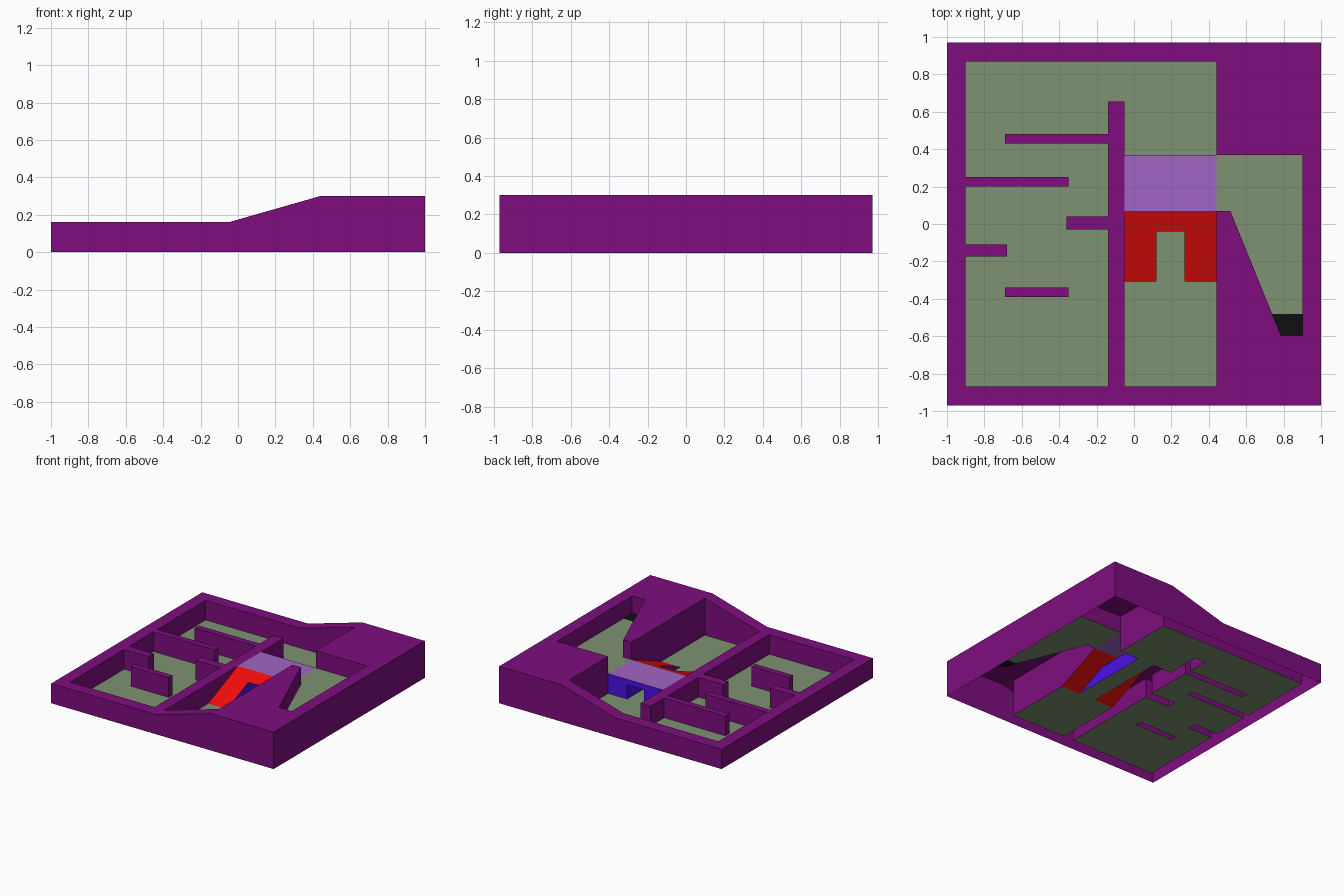
import bpy, bmesh

if "Cube" in bpy.data.objects:
    bpy.data.objects.remove(bpy.data.objects["Cube"])

LOW, HIGH = 0.16, 0.30          # wall heights either side of the slope
X0, X1 = -0.05, 0.44            # middle bay
RY0, RY1, PY = -0.31, 0.07, 0.37  # ramp start, ramp top, platform back
TX0, TX1, TY = 0.12, 0.27, -0.04  # tunnel sides and mouth


def top(x):
    t = min(max((x - X0) / (X1 - X0), 0), 1)
    return LOW + t * (HIGH - LOW)


def ramp_z(y):
    return LOW * (y - RY0) / (RY1 - RY0)


TZ = ramp_z(TY)


def rect(x0, x1, y0, y1):
    return [(x0, y0), (x1, y0), (x1, y1), (x0, y1)]


def flat(loop, z):
    return [(x, y, z) for x, y in loop]


def face(bm, pts):
    return bm.faces.new([bm.verts.new(p) for p in pts])


def fence(bm, path, base=0.0, closed=False):
    """Vertical wall faces along a plan path, facing left of travel."""
    pairs = list(zip(path, path[1:] + path[:1]))
    for (ax, ay), (bx, by) in pairs if closed else pairs[:-1]:
        face(bm, [(bx, by, base), (ax, ay, base), (ax, ay, top(ax)), (bx, by, top(bx))])


def finish(name, bm, color):
    bmesh.ops.remove_doubles(bm, verts=bm.verts, dist=1e-5)
    me = bpy.data.meshes.new(name)
    bm.to_mesh(me)
    bm.free()
    mat = bpy.data.materials.new(name + "_paint")
    mat.diffuse_color = (*color, 1)
    mat.use_nodes = True
    mat.node_tree.nodes["Principled BSDF"].inputs["Base Color"].default_value = mat.diffuse_color
    me.materials.append(mat)
    ob = bpy.data.objects.new(name, me)
    bpy.context.collection.objects.link(ob)


PURPLE, GREEN = (0.21, 0.004, 0.21), (0.21, 0.29, 0.17)

# plan outlines
maze = [(X1, PY), (X1, .87), (X0, .87), (-.9, .87),
        (-.9, .25), (-.35, .25), (-.35, .2), (-.9, .2),
        (-.9, -.11), (-.68, -.11), (-.68, -.175), (-.9, -.175),
        (-.9, -.87), (-.14, -.87),
        (-.14, -.03), (-.36, -.03), (-.36, .04), (-.14, .04),
        (-.14, .43), (-.69, .43), (-.69, .48), (-.14, .48),
        (-.14, .655), (X0, .655), (X0, PY)]
island = rect(-.69, -.35, -.39, -.34)
outer = [(-1, -.97), (X0, -.97), (X1, -.97), (1, -.97),
         (1, .97), (X1, .97), (X0, .97), (-1, .97)]
upper_room = [(X1, RY1), (.515, RY1), (.785, -.595), (.9, -.595), (.9, PY), (X1, PY)]

# walls: vertical sides
bm = bmesh.new()
fence(bm, outer[::-1], closed=True)
fence(bm, maze)
fence(bm, island[::-1], closed=True)
fence(bm, [(X0, RY0), (X0, -.87), (X1, -.87), (X1, RY0)])
fence(bm, upper_room, base=LOW)
# walls beside the ramp
face(bm, [(X0, RY0, 0), (X0, RY1, LOW), (X0, RY0, LOW)])
face(bm, [(X1, RY1, LOW), (X1, RY0, 0), (X1, RY0, HIGH), (X1, RY1, HIGH)])
# walls: top caps
caps = [rect(-1, -.9, -.97, .97), rect(-.14, X0, -.87, .655), island,
        rect(-.69, -.14, .43, .48), rect(-.9, -.35, .2, .25),
        rect(-.36, -.14, -.03, .04), rect(-.9, -.68, -.175, -.11),
        rect(X1, 1, PY, .97),
        [(X1, -.97), (1, -.97), (1, PY)] + upper_room[:-1][::-1]]
for y0, y1 in ((-.97, -.87), (.87, .97)):
    caps += [rect(-.9, X0, y0, y1), rect(X0, X1, y0, y1)]
for loop in caps:
    face(bm, [(x, y, top(x)) for x, y in loop])
finish("walls", bm, PURPLE)

# lower floor with a hole under the island wall
bm = bmesh.new()
edges = []
for loop in (maze, island):
    vs = [bm.verts.new(p) for p in flat(loop, 0)]
    edges += [bm.edges.new((a, b)) for a, b in zip(vs, vs[1:] + vs[:1])]
bmesh.ops.triangle_fill(bm, edges=edges, use_beauty=True, normal=(0, 0, 1))
bmesh.ops.dissolve_limit(bm, angle_limit=0.01, verts=bm.verts, edges=bm.edges)
face(bm, flat(rect(X0, X1, -.87, RY0), 0))
face(bm, flat(rect(TX0, TX1, RY0, PY), 0))
for f in bm.faces:
    f.normal_update()
    if f.normal.z < 0:
        f.normal_flip()
finish("lower_floor", bm, GREEN)

# upper floor and dark exit pad
ys = -.48
xs = .515 + (RY1 - ys) / (RY1 + .595) * (.785 - .515)
bm = bmesh.new()
face(bm, flat([(X1, RY1), (.515, RY1), (xs, ys), (.9, ys), (.9, PY), (X1, PY)], LOW))
finish("upper_floor", bm, GREEN)
bm = bmesh.new()
face(bm, flat([(xs, ys), (.785, -.595), (.9, -.595), (.9, ys)], LOW))
finish("exit_pad", bm, (0.005, 0.005, 0.005))

# bridge platform
bm = bmesh.new()
face(bm, flat(rect(X0, X1, RY1, PY), LOW))
finish("platform", bm, (0.35, 0.13, 0.54))

# ramp with a notch for the tunnel
bm = bmesh.new()
plan = [(X0, RY0), (TX0, RY0), (TX0, TY), (TX1, TY), (TX1, RY0),
        (X1, RY0), (X1, RY1), (X0, RY1)]
face(bm, [(x, y, ramp_z(y)) for x, y in plan])
finish("ramp", bm, (0.87, 0.004, 0.004))

# tunnel lining and back face with doorway
bm = bmesh.new()
side = [(RY0, 0), (PY, 0), (PY, TZ), (TY, TZ)]
face(bm, [(TX0, y, z) for y, z in side])
face(bm, [(TX1, y, z) for y, z in side[::-1]])
face(bm, flat(rect(TX0, TX1, TY, PY)[::-1], TZ))
arch = [(X0, 0), (X0, LOW), (X1, LOW), (X1, 0), (TX1, 0), (TX1, TZ), (TX0, TZ), (TX0, 0)]
face(bm, [(x, PY, z) for x, z in arch])
finish("tunnel", bm, (0.07, 0.005, 0.79))
